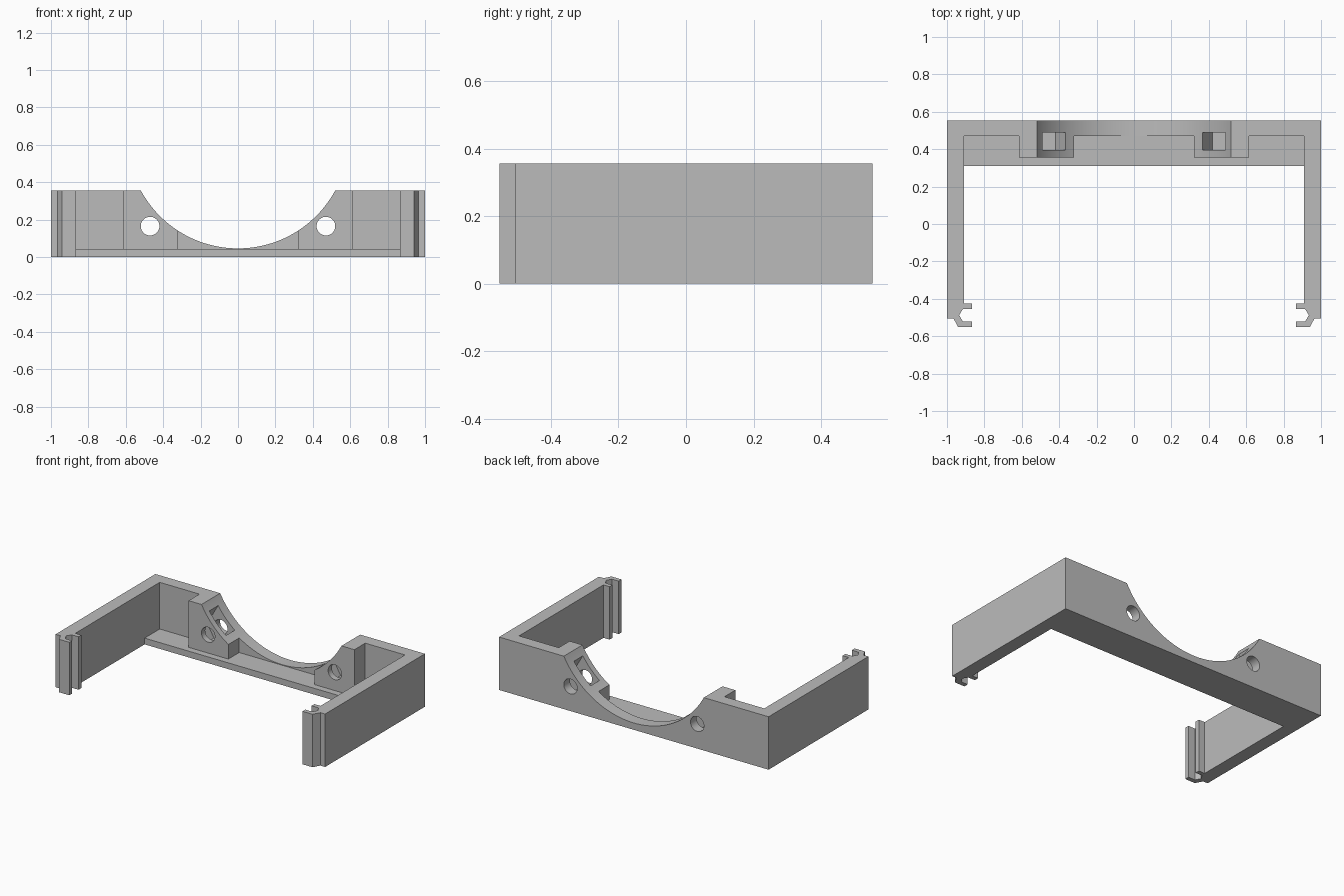
import bpy, bmesh, math
from mathutils import Vector

if "Cube" in bpy.data.objects:
    bpy.data.objects.remove(bpy.data.objects["Cube"])

grey = bpy.data.materials.new("plain grey")
grey.diffuse_color = (0.5, 0.5, 0.5, 1)
grey.use_nodes = True
grey.node_tree.nodes["Principled BSDF"].inputs["Base Color"].default_value = grey.diffuse_color


def prism(name, pts, offset):
    """Extrude a planar outline of 3D points along an offset."""
    bm = bmesh.new()
    face = bm.faces.new([bm.verts.new(p) for p in pts])
    ext = bmesh.ops.extrude_face_region(bm, geom=[face])
    verts = [g for g in ext["geom"] if isinstance(g, bmesh.types.BMVert)]
    bmesh.ops.translate(bm, verts=verts, vec=Vector(offset))
    bmesh.ops.recalc_face_normals(bm, faces=bm.faces[:])
    mesh = bpy.data.meshes.new(name)
    bm.to_mesh(mesh)
    bm.free()
    mesh.materials.append(grey)
    obj = bpy.data.objects.new(name, mesh)
    bpy.context.collection.objects.link(obj)
    return obj


def along_y(name, xz, y0, y1):
    return prism(name, [(x, y0, z) for x, z in xz], (0, y1 - y0, 0))


def circle(cx, cz, r, n):
    return [(cx + r * math.cos(2 * math.pi * i / n),
             cz + r * math.sin(2 * math.pi * i / n)) for i in range(n)]


H = 0.355
# Plan outline of the right half: back wall, screw boss, arm and snap clip
half = [(0.32, 0.47), (0.32, 0.355), (0.615, 0.355), (0.615, 0.47), (0.91, 0.47),
        (0.91, -0.425), (0.865, -0.425), (0.865, -0.455), (0.915, -0.455),
        (0.935, -0.487), (0.915, -0.522), (0.865, -0.522), (0.865, -0.552),
        (0.94, -0.552), (0.965, -0.505), (1, -0.505), (1, 0.553)]
outline = half + [(-x, y) for x, y in reversed(half)]
bracket = prism("clip_bracket", [(x, y, 0) for x, y in outline], (0, 0, H))

# Floor ledge along the inside of the back wall
ledge = prism("floor_ledge", [(-0.95, 0.31, 0), (0.95, 0.31, 0),
                              (0.95, 0.51, 0), (-0.95, 0.51, 0)], (0, 0, 0.042))
tools = [(ledge, 'UNION')]

# Large round cut-out
tools.append((along_y("round_cutter", circle(0, 0.637, 0.591, 160), 0.2, 0.7), 'DIFFERENCE'))

# Screw holes and hexagonal nut slots opening into the round cut-out
HX, HZ, R = 0.47, 0.165, 0.1
for s in (1, -1):
    hole = along_y("screw_hole_cutter", circle(s * HX, HZ, 0.05, 32), 0.2, 0.7)
    hexagon = circle(HX, HZ, R, 6)
    slide = (-0.1, 0.1732)
    slot_pts = [hexagon[4], hexagon[5], hexagon[0], hexagon[1],
                (hexagon[1][0] + slide[0], hexagon[1][1] + slide[1]),
                (hexagon[4][0] + slide[0], hexagon[4][1] + slide[1])]
    slot = along_y("nut_slot_cutter", [(s * x, z) for x, z in slot_pts], 0.395, 0.488)
    tools += [(slot, 'DIFFERENCE'), (hole, 'DIFFERENCE')]

for tool, op in tools:
    tool.hide_render = True
    mod = bracket.modifiers.new(tool.name, 'BOOLEAN')
    mod.operation = op
    mod.solver = 'EXACT'
    mod.object = tool

# Bake the cuts and discard the helpers
bpy.context.view_layer.update()
deps = bpy.context.evaluated_depsgraph_get()
baked = bpy.data.meshes.new_from_object(bracket.evaluated_get(deps))
bracket.modifiers.clear()
bracket.data = baked
baked.materials.clear()
baked.materials.append(grey)
for tool, _ in tools:
    bpy.data.objects.remove(tool)

bpy.context.view_layer.objects.active = bracket
bracket.select_set(True)
bpy.ops.object.shade_smooth_by_angle(angle=math.radians(25))
